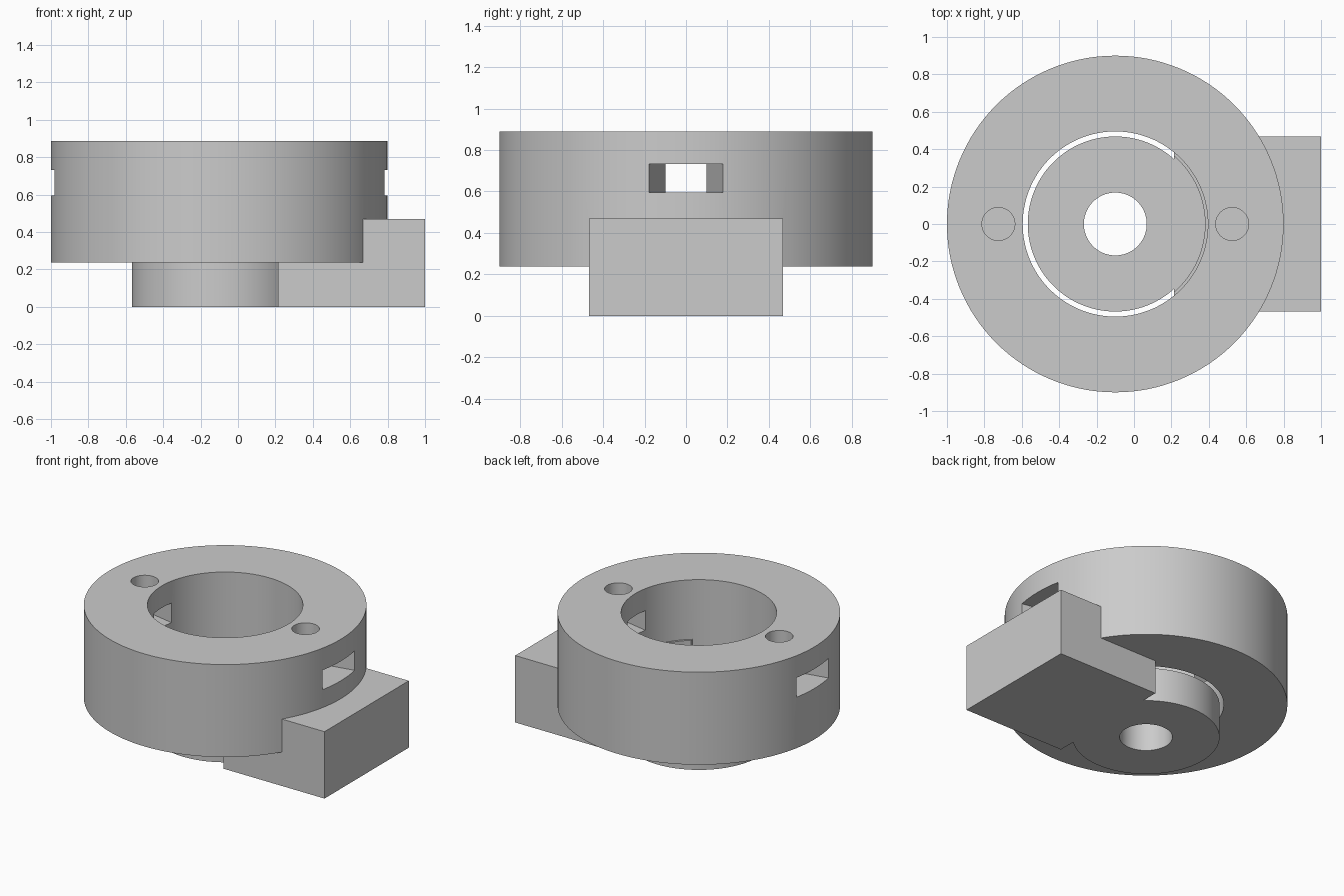
import bpy, bmesh, math

if "Cube" in bpy.data.objects:
    bpy.data.objects.remove(bpy.data.objects["Cube"])

CX = -0.1                     # ring axis
Z_MID, Z_TOP = 0.238, 0.888   # underside and top of the ring

grey = bpy.data.materials.new("plain grey")
grey.diffuse_color = (0.6, 0.6, 0.6, 1)
grey.use_nodes = True
grey.node_tree.nodes["Principled BSDF"].inputs["Base Color"].default_value = grey.diffuse_color


def prism(name, points, z0, z1):
    """Extrude a closed counter-clockwise outline from z0 to z1."""
    bm = bmesh.new()
    face = bm.faces.new([bm.verts.new((x, y, z0)) for x, y in points])
    top = bmesh.ops.extrude_face_region(bm, geom=[face])["geom"]
    for v in top:
        if isinstance(v, bmesh.types.BMVert):
            v.co.z = z1
    bmesh.ops.recalc_face_normals(bm, faces=bm.faces)
    mesh = bpy.data.meshes.new(name)
    bm.to_mesh(mesh)
    bm.free()
    mesh.materials.append(grey)
    ob = bpy.data.objects.new(name, mesh)
    bpy.context.collection.objects.link(ob)
    return ob


def cylinder(name, x, r, z0, z1, n=128):
    pts = [(x + r * math.cos(2 * math.pi * i / n), r * math.sin(2 * math.pi * i / n))
           for i in range(n)]
    return prism(name, pts, z0, z1)


def combine(target, tool, operation):
    mod = target.modifiers.new("bool", 'BOOLEAN')
    mod.operation, mod.solver, mod.object = operation, 'EXACT', tool
    with bpy.context.temp_override(object=target, active_object=target):
        bpy.ops.object.modifier_apply(modifier=mod.name)
    bpy.data.objects.remove(tool)


# Ring body with its bore
ring = cylinder("ring_mount", CX, 0.9, Z_MID, Z_TOP)
combine(ring, cylinder("bore", CX, 0.495, 0, 1), 'DIFFERENCE')

# Radial side slots, each reached by a screw hole from the top
half = math.radians(11.4)
for side in (1, -1):
    pts = [(CX + side * r * math.cos(a), side * r * math.sin(a))
           for r, a in ((0.3, -half), (1.1, -half), (1.1, half), (0.3, half))]
    combine(ring, prism("slot", pts, 0.596, 0.733), 'DIFFERENCE')
    combine(ring, cylinder("screw_hole", CX + side * 0.625, 0.088, 0.65, 1, 48), 'DIFFERENCE')

# Side arm, hollowed just inside the bore above the foot
arm = prism("arm", [(0.215, -0.468), (1, -0.468), (1, 0.468), (0.215, 0.468)], 0, 0.47)
combine(arm, cylinder("clearance", CX, 0.48, Z_MID, 1), 'DIFFERENCE')

# Round foot with centre hole
combine(arm, cylinder("foot", CX, 0.468, 0, Z_MID), 'UNION')
combine(arm, cylinder("centre_hole", CX, 0.168, -0.5, 1, 96), 'DIFFERENCE')
combine(ring, arm, 'UNION')

# Smooth curved walls, keep sharp edges
bpy.context.view_layer.objects.active = ring
ring.select_set(True)
bpy.ops.object.shade_smooth_by_angle(angle=math.radians(25))
